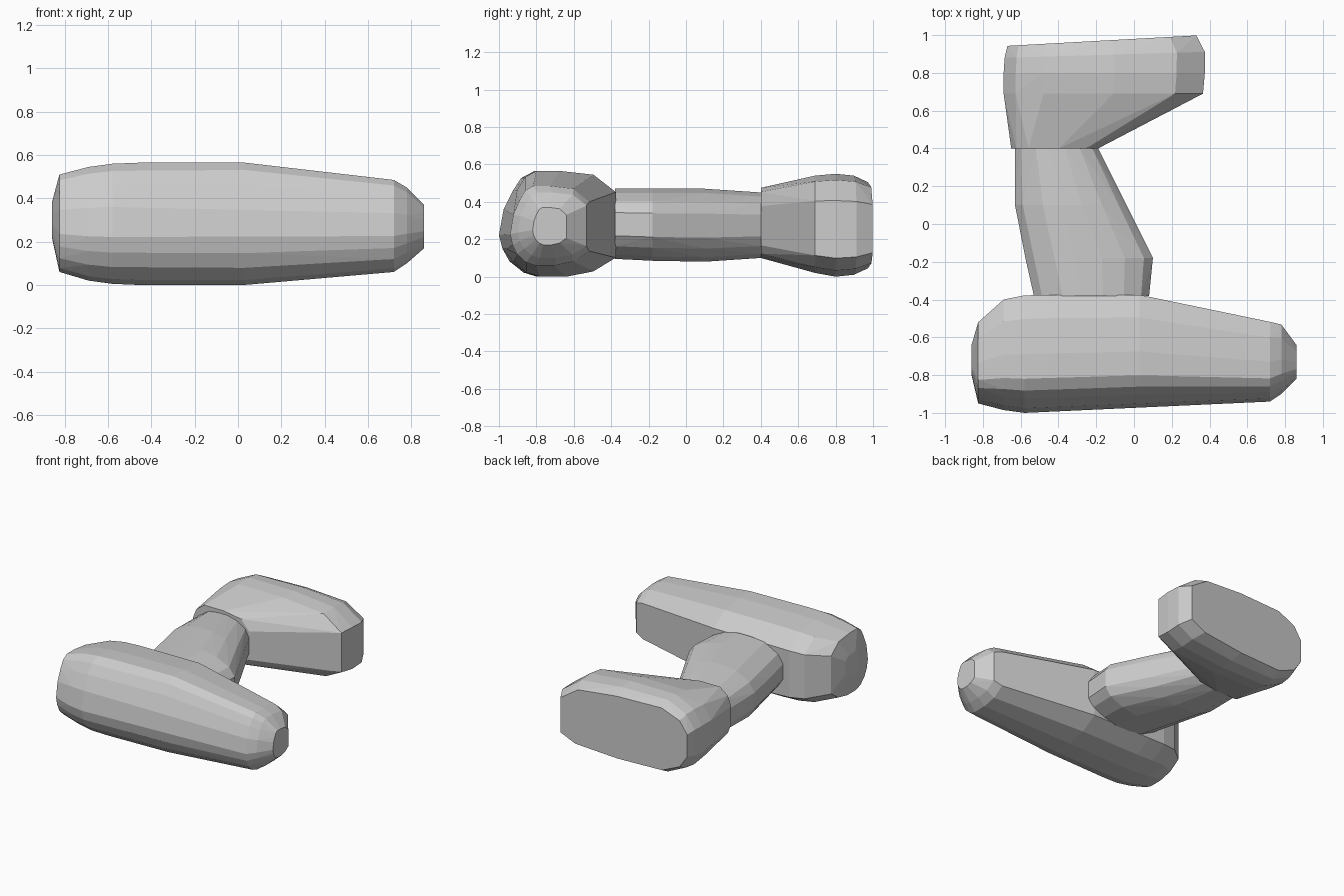
import bpy, bmesh, math

if "Cube" in bpy.data.objects:
    bpy.data.objects.remove(bpy.data.objects["Cube"])

# Normalised cross-sections (u, v in 0..1)
BARREL = [(0, .39), (.04, .64), (.12, .82), (.19, .94), (.29, 1), (.5, 1), (.8, .965), (1, .8),
          (1, .18), (.8, .05), (.56, 0), (.32, 0), (.2, .04), (.09, .14), (.03, .26)]
GRIP = [(0, .35), (0, .65), (.07, .82), (.25, .97), (.42, 1), (.6, 1), (.78, .94), (.93, .82),
        (1, .66), (1, .33), (.93, .18), (.78, .06), (.6, 0), (.42, 0), (.25, .03), (.07, .18)]
BASE = [(0, .32), (0, .68), (.06, .87), (.2, 1), (.55, 1), (.86, .94), (1, .74),
        (1, .18), (.88, .06), (.55, 0), (.2, 0), (.06, .13)]


def hull_part(name, axis, profile, sections):
    """Faceted solid wrapped around scaled cross-sections.
    section = (position, u0, u1, z0, z1, slant)"""
    bm = bmesh.new()
    for t, u0, u1, z0, z1, slant in sections:
        for u, v in profile:
            a = u0 + (u1 - u0) * u
            z = z0 + (z1 - z0) * v
            p = t + slant * a
            bm.verts.new((p, a, z) if axis == 'x' else (a, p, z))
    res = bmesh.ops.convex_hull(bm, input=bm.verts)
    junk = set(res["geom_interior"]) | set(res["geom_unused"])
    bmesh.ops.delete(bm, geom=[g for g in junk if isinstance(g, bmesh.types.BMVert)],
                     context='VERTS')
    # Merge nearly coplanar facets
    bmesh.ops.dissolve_limit(bm, angle_limit=math.radians(2), verts=bm.verts, edges=bm.edges)
    bmesh.ops.recalc_face_normals(bm, faces=bm.faces)
    mesh = bpy.data.meshes.new(name)
    bm.to_mesh(mesh)
    bm.free()
    obj = bpy.data.objects.new(name, mesh)
    bpy.context.collection.objects.link(obj)
    return obj


# Long tapered barrel across the front
hull_part("barrel", 'x', BARREL, [
    (-.86, -.80, -.64, .22, .38, 0),
    (-.825, -.95, -.52, .06, .51, 0),
    (-.69, -.985, -.40, .02, .545, 0),
    (-.58, -1.0, -.378, .005, .56, 0),
    (-.45, -.995, -.375, 0, .565, 0),
    (.03, -.975, -.375, 0, .565, 0),
    (.72, -.94, -.518, .06, .485, 0),
    (.78, -.90, -.532, .10, .45, 0),
    (.86, -.82, -.64, .17, .37, 0),
])

# Leaning handle
hull_part("handle", 'y', GRIP, [
    (-.38, -.53, .08, .095, .47, 0),
    (-.18, -.575, .10, .085, .47, 0),
    (.10, -.63, -.04, .08, .47, 0),
    (.40, -.63, -.19, .10, .45, 0),
])

# Battery base with a flat, slightly slanted underside
hull_part("battery_base", 'y', BASE, [
    (.40, -.65, -.19, .10, .475, 0),
    (.69, -.69, .365, .02, .54, 0),
    (.80, -.69, .375, 0, .55, 0),
    (.90, -.685, .375, .01, .54, .03),
    (.98, -.67, .33, .045, .505, .055),
])
